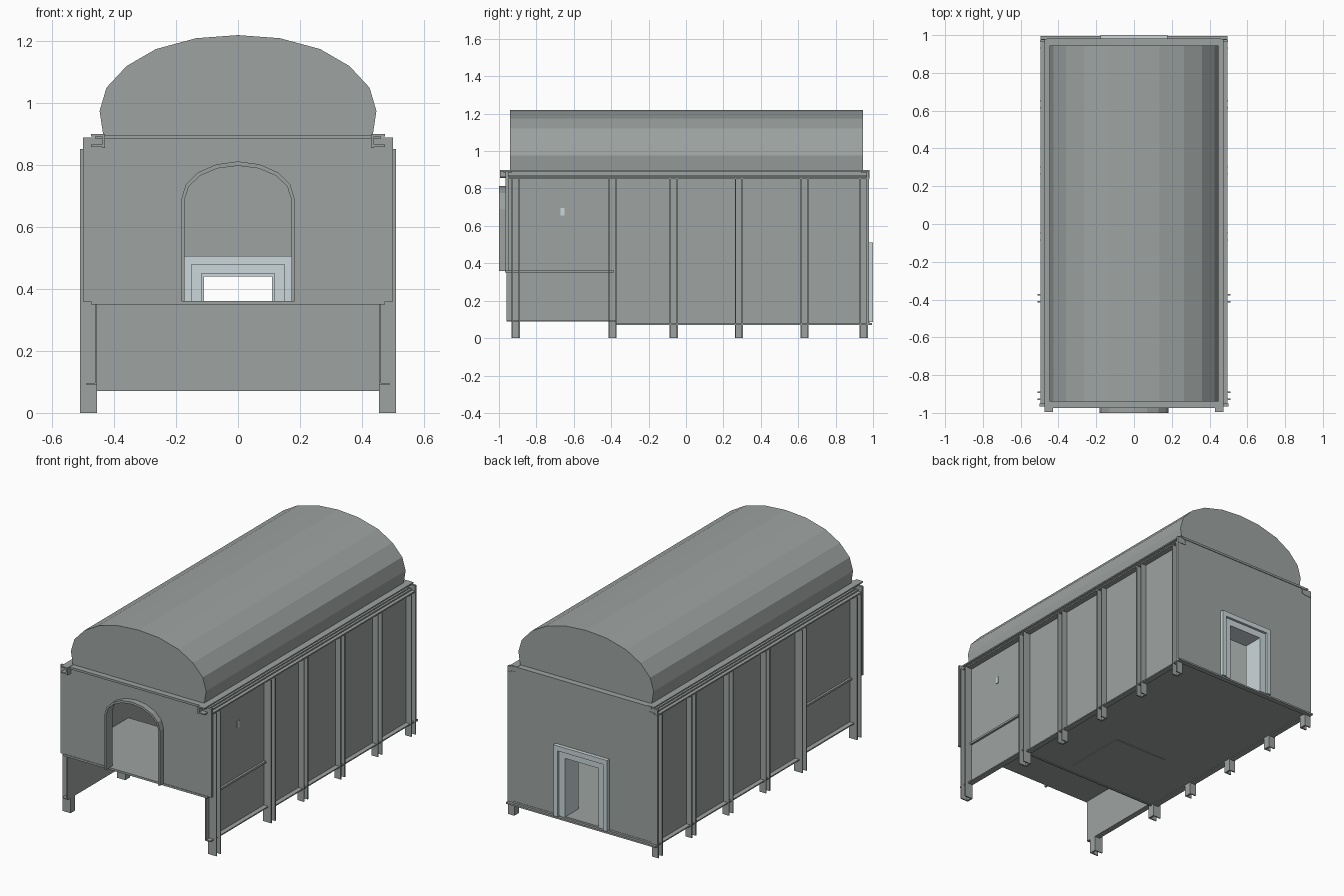
import bpy, bmesh, math

if "Cube" in bpy.data.objects:
    bpy.data.objects.remove(bpy.data.objects["Cube"])


def material(name, rgb):
    m = bpy.data.materials.new(name)
    m.diffuse_color = (*rgb, 1)
    m.use_nodes = True
    m.node_tree.nodes["Principled BSDF"].inputs["Base Color"].default_value = m.diffuse_color
    return m


STEEL = material("dark_steel", (0.34, 0.37, 0.36))
TRIM = material("pale_trim", (0.60, 0.68, 0.70))


def finish(name, bm, mat):
    bmesh.ops.recalc_face_normals(bm, faces=bm.faces[:])
    me = bpy.data.meshes.new(name)
    bm.to_mesh(me)
    bm.free()
    me.materials.append(mat)
    ob = bpy.data.objects.new(name, me)
    bpy.context.collection.objects.link(ob)
    return ob


def prism(name, pts, axis, lo, hi, mat=STEEL):
    """Extrude a flat outline along y (points are x,z) or z (points are x,y)."""
    bm = bmesh.new()
    place = (lambda p: (p[0], lo, p[1])) if axis == 'y' else (lambda p: (p[0], p[1], lo))
    face = bm.faces.new([bm.verts.new(place(p)) for p in pts])
    new = bmesh.ops.extrude_face_region(bm, geom=[face])['geom']
    step = (0, hi - lo, 0) if axis == 'y' else (0, 0, hi - lo)
    bmesh.ops.translate(bm, vec=step, verts=[v for v in new if isinstance(v, bmesh.types.BMVert)])
    if face.is_valid is False or not any(len(f.verts) == len(pts) and
            all(abs(v.co['xyz'.index(axis)] - lo) < 1e-6 for v in f.verts) for f in bm.faces):
        base = [v for v in bm.verts if abs(v.co['xyz'.index(axis)] - lo) < 1e-6]
        bmesh.ops.contextual_create(bm, geom=base)
    return finish(name, bm, mat)


def box(name, x0, x1, y0, y1, z0, z1, mat=STEEL):
    x0, x1 = sorted((x0, x1))
    return prism(name, [(x0, y0), (x1, y0), (x1, y1), (x0, y1)], 'z', z0, z1, mat)


def arch(r, top, base, spring=0.69, n=8):
    pts = [(-r, base)]
    for i in range(n + 1):
        a = math.pi * (1 - i / n)
        pts.append((r * math.cos(a), spring + (top - spring) * math.sin(a)))
    return pts + [(r, base)]


def gate(w, top, base):
    return [(-w, base), (-w, top), (w, top), (w, base)]


def ring(name, outer, inner, y0, y1, mat=STEEL):
    return prism(name, outer + inner[::-1], 'y', y0, y1, mat)


# barrel roof
half = [(0.435, 0.895), (0.447, 0.975), (0.425, 1.05), (0.36, 1.12), (0.265, 1.175), (0.135, 1.21)]
prism("barrel_roof", half + [(0, 1.22)] + [(-x, z) for x, z in half[::-1]], 'y', -0.94, 0.945)

# end walls with openings
ring("front_wall", gate(0.5, 0.89, 0.36), arch(0.18, 0.81, 0.36), -0.965, -0.95)
ring("back_wall", gate(0.495, 0.89, 0.07), gate(0.165, 0.495, 0.07), 0.965, 0.978)
ring("arch_hood", arch(0.183, 0.812, 0.36), arch(0.172, 0.798, 0.36), -1.0, -0.94)

# floors: raised hearth at the front, low floor behind it
box("hearth_floor", -0.475, 0.475, -0.968, -0.385, 0.35, 0.362)
box("hearth_step", -0.46, 0.46, -0.395, -0.385, 0.07, 0.36)
box("low_floor", -0.46, 0.46, -0.39, 0.98, 0.075, 0.09)
box("rear_sill", -0.495, 0.495, 0.965, 0.995, 0.07, 0.08)
box("floor_hatch", -0.18, 0.18, -0.32, 0.06, 0.071, 0.076)

# rim plates under the roof ends
box("front_rim", -0.46, 0.46, -0.975, -0.93, 0.885, 0.898)
box("back_rim", -0.46, 0.46, 0.935, 0.982, 0.885, 0.898)

post_y = [-0.91, -0.393, -0.066, 0.283, 0.634, 0.95]
for side, s in (("left", -1), ("right", 1)):
    # side sheets and the edge angles along them
    box(side + "_front_panel", s * 0.455, s * 0.462, -0.96, -0.39, 0.09, 0.87)
    box(side + "_panel", s * 0.455, s * 0.462, -0.39, 0.975, 0.07, 0.87)
    box(side + "_bottom_lip", s * 0.455, s * 0.49, -0.375, 0.975, 0.07, 0.077)
    box(side + "_front_bottom_lip", s * 0.455, s * 0.49, -0.96, -0.375, 0.09, 0.097)
    box(side + "_top_lip", s * 0.44, s * 0.495, -0.955, 0.98, 0.85, 0.858)
    # top rail channel
    box(side + "_rail_web", s * 0.43, s * 0.44, -0.995, 0.98, 0.855, 0.9)
    box(side + "_rail_flange", s * 0.43, s * 0.475, -0.995, 0.98, 0.892, 0.9)
    box(side + "_rail_foot", s * 0.43, s * 0.475, -0.995, 0.98, 0.858, 0.866)
    # channel posts, open outward
    for i, y in enumerate(post_y):
        out, w, t = (0.51 if i < 2 else 0.497), 0.022, 0.007
        pts = [(0.455, y - w), (out, y - w), (out, y - w + t), (0.455 + t + 0.004, y - w + t),
               (0.455 + t + 0.004, y + w - t), (out, y + w - t), (out, y + w), (0.455, y + w)]
        prism(f"{side}_post_{i + 1}", [(s * a, b) for a, b in pts], 'z', 0, 0.853)

# small plate on the right side
box("side_tag", 0.46, 0.466, -0.67, -0.65, 0.655, 0.695, TRIM)

# stepped rear door frame
ring("door_flange", gate(0.178, 0.51, 0.085), gate(0.15, 0.48, 0.085), 0.965, 1.0, TRIM)
ring("door_casing", gate(0.165, 0.495, 0.09), gate(0.11, 0.44, 0.09), 0.955, 0.985, TRIM)
ring("door_reveal", gate(0.12, 0.45, 0.09), gate(0.11, 0.44, 0.09), 0.86, 0.985, TRIM)
ring("door_inner_flange", gate(0.185, 0.507, 0.09), gate(0.15, 0.48, 0.09), 0.945, 0.966, TRIM)
